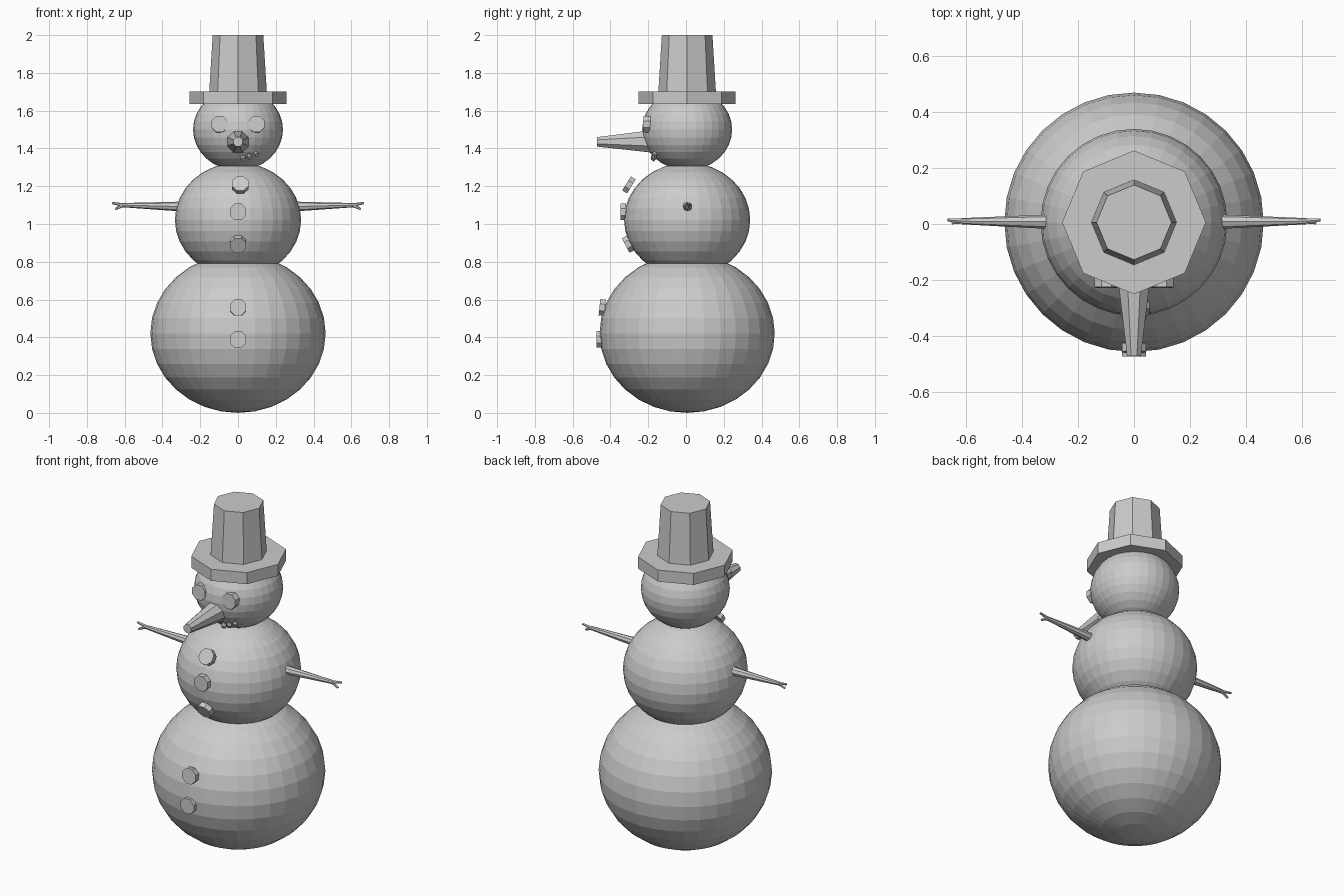
import bpy, math
from mathutils import Vector

if "Cube" in bpy.data.objects:
    bpy.data.objects.remove(bpy.data.objects["Cube"])

CY = 0.006


def ball(name, r, z):
    bpy.ops.mesh.primitive_uv_sphere_add(segments=32, ring_count=16, radius=r, location=(0, CY, z))
    o = bpy.context.object
    o.name = name
    o.scale = (1, 1, 0.907)
    return o


def taper(name, a, b, r1, r2, sides=8, spin=0.0):
    a, b = Vector(a), Vector(b)
    d = b - a
    bpy.ops.mesh.primitive_cone_add(vertices=sides, radius1=r1, radius2=r2, depth=d.length)
    o = bpy.context.object
    o.name = name
    for v in o.data.vertices:
        x, y = v.co.x, v.co.y
        v.co.x = x * math.cos(spin) - y * math.sin(spin)
        v.co.y = x * math.sin(spin) + y * math.cos(spin)
    o.location = (a + b) / 2
    o.rotation_euler = d.to_track_quat('Z', 'Y').to_euler()
    return o


def disc(name, centre, normal, r, thick):
    c, n = Vector(centre), Vector(normal).normalized()
    return taper(name, c - n * thick / 2, c + n * thick / 2, r, r, 8, math.pi / 8)


# Snowballs
ball("lower_body", 0.464, 0.421)
ball("upper_body", 0.334, 1.022)
ball("head", 0.238, 1.5)

# Hat
taper("hat_brim", (0, CY, 1.634), (0, CY, 1.702), 0.257, 0.257)
taper("hat_crown", (0, CY, 1.69), (0, CY, 2.0), 0.153, 0.134)

# Nose
taper("nose", (0, -0.19, 1.437), (0, -0.472, 1.435), 0.063, 0.027, 8, math.pi / 8)

# Eyes
for s, side in ((-1, "left"), (1, "right")):
    disc(side + "_eye", (s * 0.098, -0.208, 1.528), (0, -1, 0.05), 0.046, 0.038)

# Mouth pebbles
for i, (x, y, z) in enumerate(((0.028, -0.172, 1.347), (0.062, -0.17, 1.357), (0.097, -0.165, 1.372))):
    disc("mouth_%d" % i, (x, y, z), (x, y, z - 1.5), 0.013, 0.022)

# Buttons
buttons = (
    ((0.012, -0.302, 1.207), (0, -0.85, 0.53)),
    ((0, -0.332, 1.064), (0, -1, 0.0)),
    ((0, -0.306, 0.893), (0, -0.88, -0.47)),
    ((0, -0.443, 0.558), (0, -1, 0.1)),
    ((0, -0.459, 0.389), (0, -1, 0.0)),
)
for i, (c, n) in enumerate(buttons):
    disc("button_%d" % i, c, n, 0.047, 0.03)

# Arms with forked twigs
for s, side in ((-1, "left"), (1, "right")):
    taper(side + "_arm", (s * 0.28, 0.008, 1.092), (s * 0.615, 0.01, 1.1), 0.027, 0.011)
    fork = (s * 0.605, 0.01, 1.1)
    taper(side + "_twig_upper", fork, (s * 0.666, 0.014, 1.111), 0.01, 0.006, 6)
    taper(side + "_twig_lower", fork, (s * 0.65, 0.004, 1.079), 0.009, 0.006, 6)
